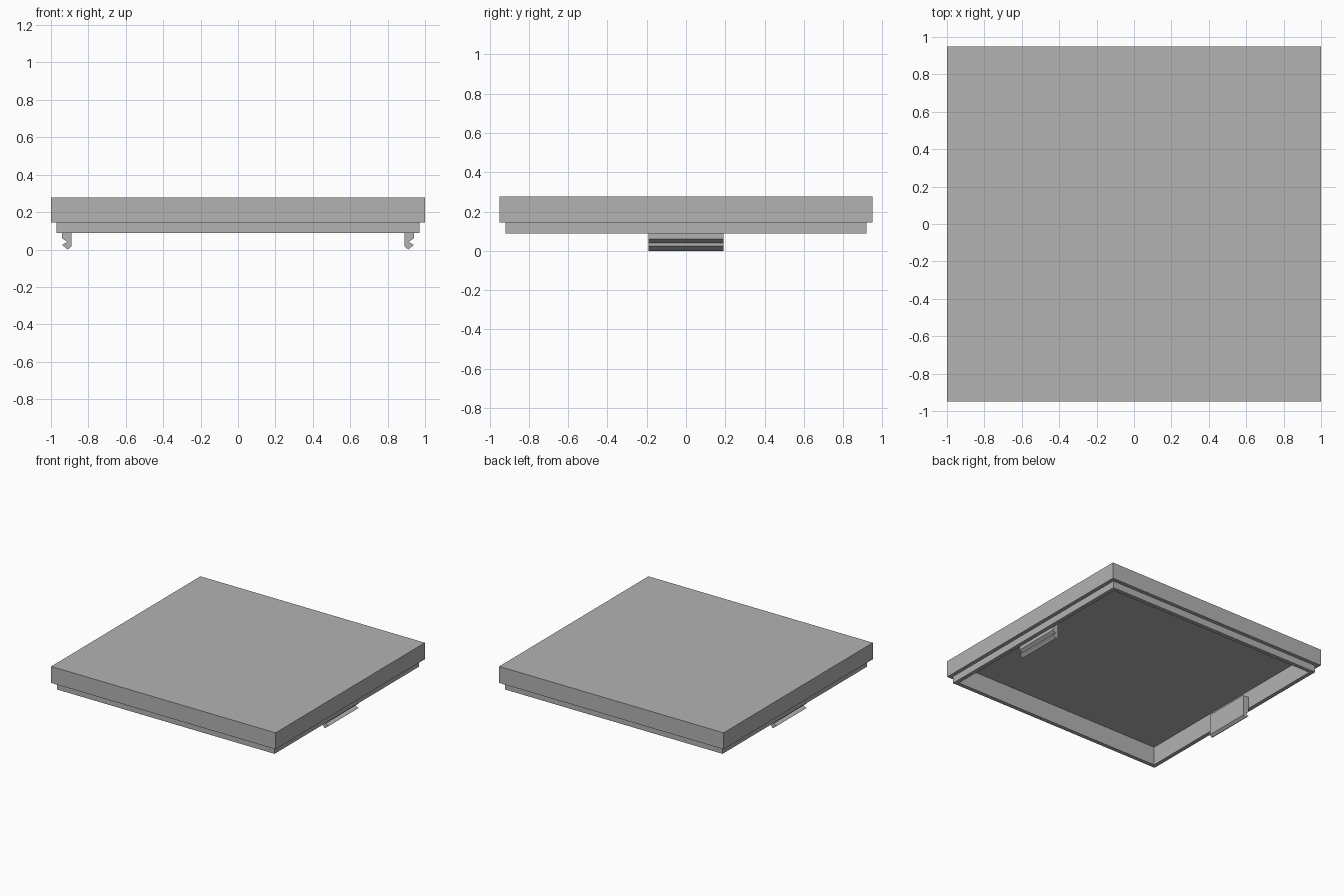
import bpy
import bmesh

cube = bpy.data.objects.get("Cube")
if cube:
    bpy.data.objects.remove(cube, do_unlink=True)

grey = bpy.data.materials.new("light_grey")
grey.use_nodes = True
colour = (0.45, 0.45, 0.45, 1)
grey.diffuse_color = colour
grey.node_tree.nodes["Principled BSDF"].inputs["Base Color"].default_value = colour


def finish(name, bm):
    bmesh.ops.recalc_face_normals(bm, faces=bm.faces)
    mesh = bpy.data.meshes.new(name)
    bm.to_mesh(mesh)
    bm.free()
    mesh.materials.append(grey)
    obj = bpy.data.objects.new(name, mesh)
    bpy.context.collection.objects.link(obj)
    return obj


# Lid shell: rectangular rings joined from the top, round the lip, into the cavity
TOP, STEP, RIM, CEILING = 0.277, 0.144, 0.088, 0.237
rings = [(0, TOP), (0, STEP), (0.03, STEP), (0.03, RIM), (0.062, RIM), (0.062, CEILING)]
bm = bmesh.new()
loops = []
for inset, z in rings:
    x, y = 1 - inset, 0.95 - inset
    loops.append([bm.verts.new((sx * x, sy * y, z))
                  for sx, sy in ((-1, -1), (1, -1), (1, 1), (-1, 1))])
for a, b in zip(loops, loops[1:]):
    for i in range(4):
        j = (i + 1) % 4
        bm.faces.new((a[i], a[j], b[j], b[i]))
bm.faces.new(loops[0])
bm.faces.new(loops[-1])
finish("lid", bm)

# Snap clips: notched profile extruded along y, one against each side wall
profile = [(0.89, 0.185), (0.94, 0.185), (0.94, 0.06), (0.913, 0.041),
           (0.94, 0.024), (0.91, 0), (0.89, 0.017)]
for name, side in (("left_clip", 1), ("right_clip", -1)):
    bm = bmesh.new()
    face = bm.faces.new([bm.verts.new((side * x, -0.192, z)) for x, z in profile])
    moved = bmesh.ops.extrude_face_region(bm, geom=[face])["geom"]
    verts = [v for v in moved if isinstance(v, bmesh.types.BMVert)]
    bmesh.ops.translate(bm, verts=verts, vec=(0, 0.384, 0))
    # Keep the starting profile as the end cap
    if not face.is_valid or len([f for f in bm.faces if len(f.verts) == len(profile)]) < 2:
        ends = [v for v in bm.verts if v.co.y < 0]
        bmesh.ops.contextual_create(bm, geom=ends + [e for e in bm.edges
                                    if all(v in ends for v in e.verts)])
    finish(name, bm)
